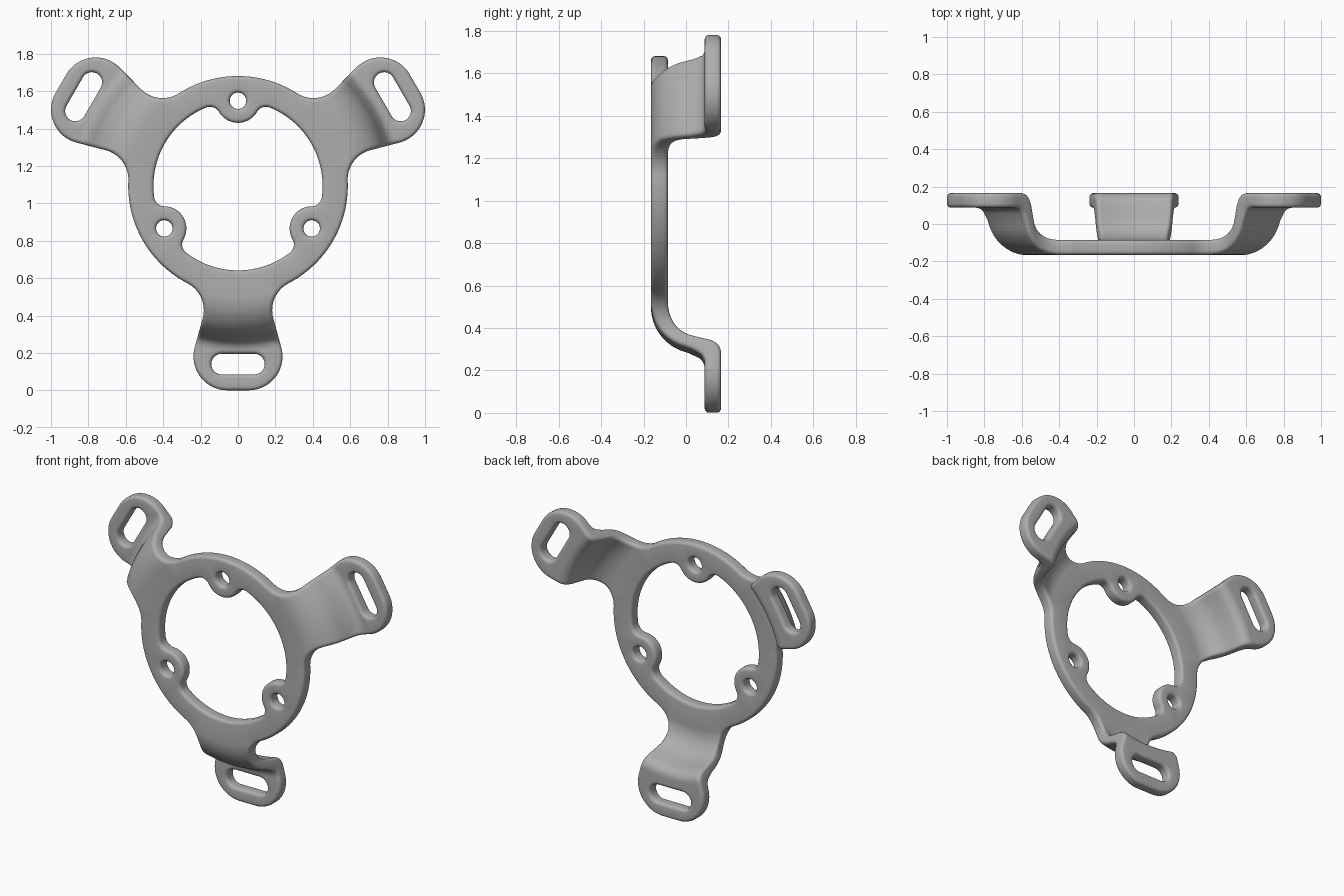
import bpy, bmesh, math
from math import sin, cos, radians, degrees, hypot, atan2, sqrt, pi
from mathutils import Vector, kdtree
from mathutils.geometry import delaunay_2d_cdt

if "Cube" in bpy.data.objects:
    bpy.data.objects.remove(bpy.data.objects["Cube"])

CENTRE = 1.094        # height of the ring centre
RING, BORE = 0.587, 0.452
STEP = 0.011          # outline spacing
EDGE = 0.02           # rounded edge radius
EDGE_STEPS = 4
ARMS = [radians(a) for a in (-90, 30, 150)]
BOSSES = [a + pi for a in ARMS]


def arc(c, r, a0, a1):
    n = max(2, math.ceil(abs(radians(a1 - a0)) * r / STEP))
    angles = [radians(a0 + (a1 - a0) * i / n) for i in range(n + 1)]
    return [(c[0] + r * cos(a), c[1] + r * sin(a)) for a in angles]


def place(points, axis):
    """Turn (sideways, radial) points to a given axis angle."""
    return [(t * cos(axis) - s * sin(axis), t * sin(axis) + s * cos(axis)) for s, t in points]


def tidy(points):
    """Even spacing, no repeats, counter-clockwise."""
    out = []
    for p, q in zip(points, points[1:] + points[:1]):
        d = math.dist(p, q)
        if d < STEP * 0.3:
            continue
        n = math.ceil(d / (STEP * 1.3))
        out += [(p[0] + (q[0] - p[0]) * i / n, p[1] + (q[1] - p[1]) * i / n) for i in range(n)]
    area = sum(p[0] * q[1] - q[0] * p[1] for p, q in zip(out, out[1:] + out[:1]))
    return out if area > 0 else out[::-1]


def threefold(half, axes):
    wedge = [(-s, t) for s, t in reversed(half)] + half
    return tidy([p for a in axes for p in place(wedge, a)])


def inset(loop, d):
    out = []
    for i, p in enumerate(loop):
        a, b = Vector(loop[i - 1]), Vector(loop[(i + 1) % len(loop)])
        e = (b - a).normalized()
        out.append((p[0] - e.y * d, p[1] + e.x * d))
    return out


# Outer outline: rounded foot, waist and ring
foot, foot_r = Vector((0.057, 0.912)), 0.181
waist_t, waist_s = 0.665, 0.183
waist_r = (waist_s**2 + waist_t**2 - RING**2) / (2 * (RING - waist_s))
waist = Vector((waist_s + waist_r, waist_t))
gap = waist - foot
tangent = degrees(atan2(gap.y, gap.x) + math.acos((foot_r + waist_r) / gap.length))
toward = degrees(atan2(waist.y, waist.x))
outer_half = (arc(foot, foot_r, 90, tangent) + arc(waist, waist_r, tangent + 180, toward + 180)
              + arc((0, 0), RING, toward, 30))

# Bore outline with three screw bosses
boss_t, boss_r, blend = 0.455, 0.118, 0.055
reach = BORE - blend
phi = math.acos((reach**2 + boss_t**2 - (boss_r + blend)**2) / (2 * reach * boss_t))
g = (reach * sin(phi), reach * cos(phi))
to_g = degrees(atan2(g[1] - boss_t, g[0]))
bore_half = (arc((0, boss_t), boss_r, -90, to_g) + arc(g, blend, to_g + 180, 90 - degrees(phi))
             + arc((0, 0), BORE, 90 - degrees(phi), 30))

# Every outline, with the side on which its material lies
slot = arc((0.088, 0.953), 0.055, -90, 90) + arc((-0.088, 0.953), 0.055, 90, 270)
hole = arc((0, boss_t), 0.044, 0, 360)
loops = [(threefold(outer_half, ARMS), 1), (threefold(bore_half, BOSSES), -1)]
loops += [(tidy(place(slot, a)), -1) for a in ARMS]
loops += [(tidy(place(hole, a)), -1) for a in BOSSES]

# Stepped section: depth of the front and back surfaces by radius
front_profile = arc((0.595, 0.055), 0.22, -90, -12) + arc((0.885, 0.028), 0.06, 168, 90)
back_profile = arc((0.6, 0.073), 0.158, -90, -8) + arc((0.835, 0.1), 0.065, 180, 90)


def depth(profile, r):
    if r <= profile[0][0]:
        return profile[0][1]
    for (r0, y0), (r1, y1) in zip(profile, profile[1:]):
        if r <= r1:
            return y0 + (y1 - y0) * (r - r0) / max(r1 - r0, 1e-6)
    return profile[-1][1]


def surface_point(p, side, down):
    profile = front_profile if side < 0 else back_profile
    r = hypot(*p)
    slope = (depth(profile, r + 0.01) - depth(profile, r - 0.01)) / 0.02
    y = depth(profile, r) - side * down * min(2.5, sqrt(1 + slope * slope))
    return (p[0], y, CENTRE + p[1])


# Flat layout of the faces between the rounded edges
rims = [inset(loop, EDGE * m) for loop, m in loops]
segments = [(p, q) for rim in rims for p, q in zip(rim, rim[1:] + rim[:1])]


def inside(x, y):
    hit = False
    for (x0, y0), (x1, y1) in segments:
        if (y0 > y) != (y1 > y) and x < x0 + (x1 - x0) * (y - y0) / (y1 - y0):
            hit = not hit
    return hit


flat = [p for rim in rims for p in rim]
tree = kdtree.KDTree(len(flat))
for i, p in enumerate(flat):
    tree.insert((p[0], p[1], 0), i)
tree.balance()
links, start = [], 0
for rim in rims:
    n = len(rim)
    links += [(start + i, start + (i + 1) % n) for i in range(n)]
    start += n
rim_count = start
for axis in ARMS:
    for ring in range(40):
        r = 0.59 + ring * 0.008
        for i in range(-16, 17):
            a = axis + (i + ring % 2 * 0.5) * 0.012 / r * 1.25
            x, y = r * cos(a), r * sin(a)
            if tree.find((x, y, 0))[2] > 0.006 and inside(x, y):
                flat.append((x, y))
result = delaunay_2d_cdt([Vector(p) for p in flat], links, [], 0, 1e-6)
points, triangles, source = result[0], result[2], result[3]
triangles = [t for t in triangles
             if inside(sum(points[i].x for i in t) / 3, sum(points[i].y for i in t) / 3)]

# Bracket: rounded rims, side walls, then the front and back faces
bm = bmesh.new()


def bridge(a, b):
    for i in range(len(a)):
        j = (i + 1) % len(a)
        bm.faces.new((a[i], a[j], b[j], b[i]))


walls = {}
for side in (-1, 1):
    rim_verts = []
    walls[side] = []
    for loop, m in loops:
        previous = None
        for k in range(EDGE_STEPS + 1):
            a = k / EDGE_STEPS * pi / 2
            ring = [bm.verts.new(surface_point(p, side, EDGE * (1 - sin(a))))
                    for p in inset(loop, m * EDGE * (1 - cos(a)))]
            if previous:
                bridge(previous, ring)
            else:
                walls[side].append(ring)
            previous = ring
        rim_verts += previous
    made = {}
    for v in sorted({i for t in triangles for i in t}):
        origin = source[v][0] if source[v] else rim_count
        made[v] = (rim_verts[origin] if origin < rim_count
                   else bm.verts.new(surface_point(points[v], side, 0)))
    for t in triangles:
        bm.faces.new([made[i] for i in t])
for front, back in zip(walls[-1], walls[1]):
    bridge(front, back)
bmesh.ops.recalc_face_normals(bm, faces=bm.faces)

mesh = bpy.data.meshes.new("mounting_bracket")
bm.to_mesh(mesh)
bm.free()
bracket = bpy.data.objects.new("mounting_bracket", mesh)
bpy.context.collection.objects.link(bracket)

# Plain grey metal
grey = bpy.data.materials.new("grey_metal")
grey.use_nodes = True
colour = (0.42, 0.42, 0.42, 1)
grey.diffuse_color = colour
grey.node_tree.nodes["Principled BSDF"].inputs["Base Color"].default_value = colour
mesh.materials.append(grey)

bpy.context.view_layer.objects.active = bracket
bracket.select_set(True)
bpy.ops.object.shade_smooth_by_angle(angle=radians(40))
